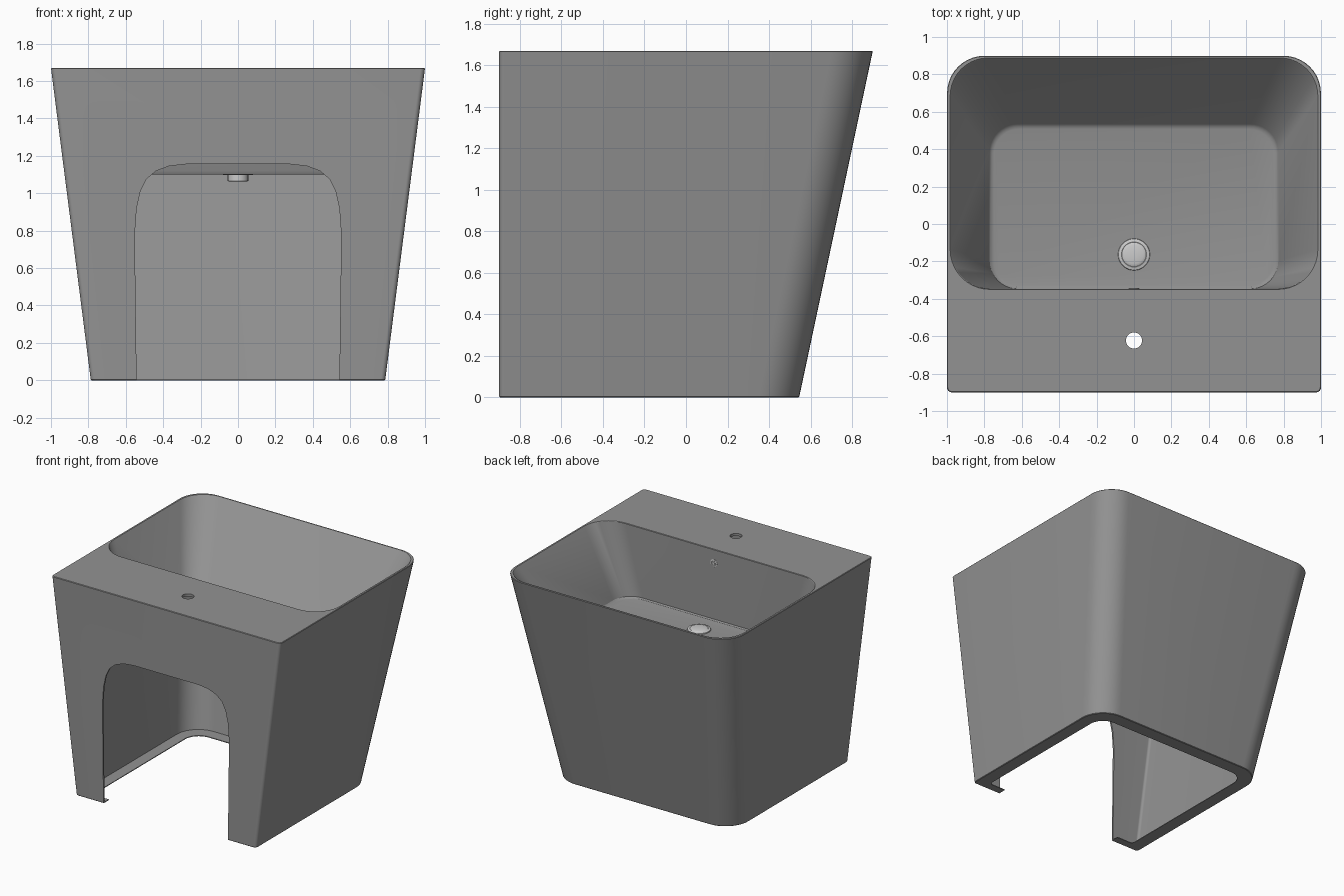
import bpy, bmesh, math
from mathutils import Matrix

if "Cube" in bpy.data.objects:
    bpy.data.objects.remove(bpy.data.objects["Cube"])

H = 1.67


def ring(hx, y0, y1, z, rf, rb, n=10):
    """Rounded rectangle section with separate front and rear corner radii."""
    pts = []
    for cx, cy, r, a0 in ((hx - rf, y0 + rf, rf, -90), (hx - rb, y1 - rb, rb, 0),
                          (-hx + rb, y1 - rb, rb, 90), (-hx + rf, y0 + rf, rf, 180)):
        for i in range(n + 1):
            a = math.radians(a0 + 90 * i / n)
            pts.append((cx + r * math.cos(a), cy + r * math.sin(a), z))
    return pts


def outer(z, d=0.0, rf=0.025):
    """Section of the tapered shell at height z, inset by d."""
    t = z / H
    return ring(0.787 + 0.213 * t - d, -0.9 + d, 0.545 + 0.355 * t - d, z, rf, 0.2 - d)


def basin(z, d=0.0):
    """Section of the tapered bowl at height z, inset by d."""
    t = (z - 1.11) / (H - 1.11)
    return ring(0.768 + 0.212 * t - d, -0.347 + d, 0.528 + 0.357 * t - d, z,
                0.15 + 0.06 * t - d, 0.15 + 0.05 * t - d)


def make(name, bm):
    bmesh.ops.recalc_face_normals(bm, faces=bm.faces[:])
    me = bpy.data.meshes.new(name)
    bm.to_mesh(me)
    bm.free()
    ob = bpy.data.objects.new(name, me)
    bpy.context.collection.objects.link(ob)
    return ob


def loft(name, rings):
    """Skin a list of equal-length rings and cap both ends."""
    bm = bmesh.new()
    rows = [[bm.verts.new(p) for p in r] for r in rings]
    n = len(rows[0])
    for a, b in zip(rows, rows[1:]):
        for i in range(n):
            j = (i + 1) % n
            bm.faces.new((a[i], a[j], b[j], b[i]))
    bm.faces.new(rows[0])
    bm.faces.new(rows[-1])
    return make(name, bm)


def lathe(name, profile, matrix, n=40):
    """Closed turned part from (radius, height) points."""
    ob = loft(name, [[(r * math.cos(2 * math.pi * i / n), r * math.sin(2 * math.pi * i / n), z)
                      for i in range(n)] for r, z in profile])
    ob.data.transform(matrix)
    return ob


def cut(ob, cutter):
    m = ob.modifiers.new("cut", 'BOOLEAN')
    m.operation, m.solver, m.object = 'DIFFERENCE', 'EXACT', cutter
    bpy.context.view_layer.objects.active = ob
    bpy.ops.object.modifier_apply(modifier=m.name)
    bpy.data.objects.remove(cutter)


def finish(ob, name, value):
    """Plain grey material and smooth shading with sharp edges kept."""
    mat = bpy.data.materials.get(name) or bpy.data.materials.new(name)
    mat.diffuse_color = (value, value, value, 1)
    mat.use_nodes = True
    mat.node_tree.nodes["Principled BSDF"].inputs["Base Color"].default_value = mat.diffuse_color
    ob.data.materials.clear()
    ob.data.materials.append(mat)
    bpy.ops.object.select_all(action='DESELECT')
    ob.select_set(True)
    bpy.context.view_layer.objects.active = ob
    bpy.ops.object.shade_smooth_by_angle(angle=math.radians(30))


def flange(z):
    return ring(0.685, -0.835, 0.44, z, 0.03, 0.12)


# Washbasin: bowl, rim, deck, hollow shell and foot flange in one skin
body = loft("washbasin_body", [
    basin(1.108, 0.02), basin(1.111, 0.008), basin(1.12), basin(H - 0.004), basin(H, -0.003),
    outer(H, 0.004), outer(H - 0.004), outer(0.004), outer(0.0, 0.004),
    flange(0.0), flange(0.006),
    outer(0.006, 0.013, 0.02), outer(1.65, 0.013, 0.02),
    basin(1.65, -0.006), basin(1.12, -0.01), basin(1.10, 0.0)])

# Arched plumbing opening in the front wall
half = [(0.54, -0.1), (0.545, 0.2), (0.552, 0.78), (0.542, 0.92), (0.522, 1.01), (0.49, 1.075),
        (0.44, 1.118), (0.37, 1.145), (0.28, 1.155)]
arch = half + [(-x, z) for x, z in reversed(half)]
cut(body, loft("arch_cutter", [[(x, y, z) for x, z in arch] for y in (-1.0, -0.75)]))

# Tap hole through the deck
cut(body, lathe("tap_cutter", [(0.043, 1.6), (0.043, 1.75)], Matrix.Translation((0, -0.623, 0))))
finish(body, "dark_grey", 0.29)

# Metal fittings: waste with domed plug, and overflow ring
drain = lathe("drain", [
    (0.045, 1.062), (0.055, 1.065), (0.055, 1.098), (0.08, 1.098), (0.085, 1.108), (0.083, 1.115),
    (0.067, 1.119), (0.065, 1.118), (0.062, 1.12), (0.05, 1.123), (0.02, 1.126)],
    Matrix.Translation((0, -0.163, 0)))
overflow = lathe("overflow_ring", [
    (0.028, -0.008), (0.03, 0.002), (0.027, 0.004), (0.02, 0.004), (0.017, 0.001), (0.01, 0.001),
    (0.009, 0.003)],
    Matrix.Translation((0, -0.347, 1.56)) @ Matrix.Rotation(-math.pi / 2, 4, 'X'))
for ob in (drain, overflow):
    finish(ob, "metal", 0.75)
